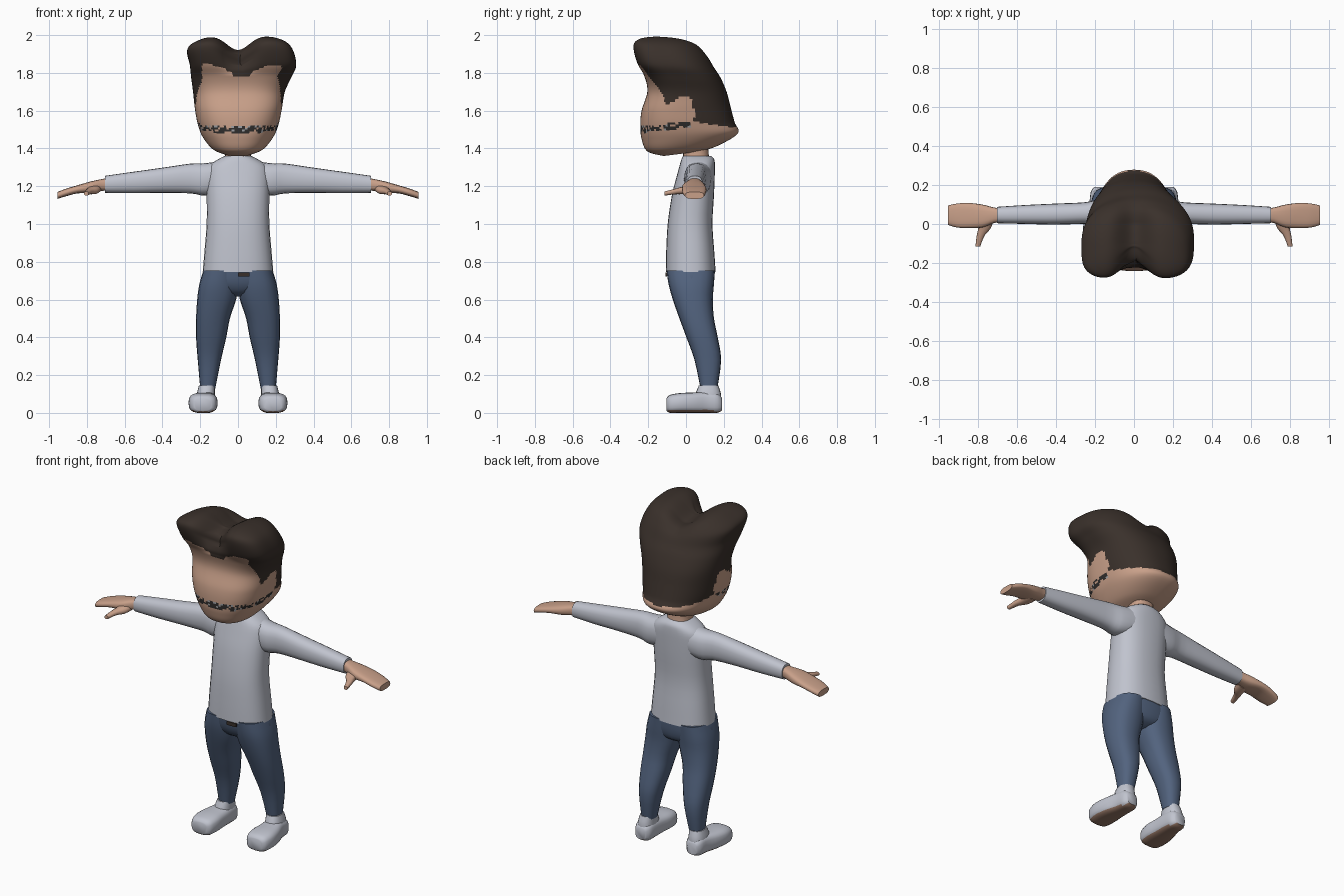
import bpy, bmesh, math, random
from mathutils import Vector

random.seed(4)


def material(name, rgb):
    m = bpy.data.materials.new(name)
    m.diffuse_color = (*rgb, 1)
    return m


SKIN = material("skin", (0.58, 0.35, 0.25))
HAIR = material("dark_brown_hair", (0.042, 0.030, 0.024))
SHIRT = material("pale_grey_cloth", (0.53, 0.55, 0.62))
DENIM = material("blue_denim", (0.085, 0.125, 0.21))
SOLE = material("brown_sole", (0.30, 0.18, 0.13))
DARK = material("dark_stubble", (0.03, 0.028, 0.027))
GREY = material("grey_stubble", (0.35, 0.36, 0.38))


def smooth_rows(rows, steps):
    """Catmull-Rom interpolation of rows of section parameters."""
    out = []
    for i in range(len(rows) - 1):
        a, b = rows[max(i - 1, 0)], rows[i]
        c, d = rows[i + 1], rows[min(i + 2, len(rows) - 1)]
        for k in range(steps):
            t = k / steps
            out.append([q + 0.5 * t * (r - p + t * (2 * p - 5 * q + 4 * r - s
                        + t * (3 * (q - r) + s - p))) for p, q, r, s in zip(a, b, c, d)])
    return out + [list(rows[-1])]


def sup(v, n):
    return math.copysign(abs(v) ** (2 / n), v)


def skin_rings(name, rings, mats, rule=None, angle=50):
    """Bridge closed rings of points, cap both ends, colour faces by a rule."""
    bm = bmesh.new()
    vs = [[bm.verts.new(p) for p in r] for r in rings]
    n = len(vs[0])
    for a, b in zip(vs, vs[1:]):
        for i in range(n):
            j = (i + 1) % n
            bm.faces.new((a[i], a[j], b[j], b[i]))
    bm.faces.new(vs[0])
    bm.faces.new(vs[-1])
    bmesh.ops.recalc_face_normals(bm, faces=bm.faces)
    bm.normal_update()
    if rule:
        for f in bm.faces:
            f.material_index = rule(f.calc_center_median(), f.normal)
    me = bpy.data.meshes.new(name)
    bm.to_mesh(me)
    bm.free()
    for m in mats:
        me.materials.append(m)
    ob = bpy.data.objects.new(name, me)
    bpy.context.collection.objects.link(ob)
    bpy.ops.object.select_all(action='DESELECT')
    ob.select_set(True)
    bpy.context.view_layer.objects.active = ob
    bpy.ops.object.shade_smooth_by_angle(angle=math.radians(angle))
    return ob


def loft(name, axis, rows, mats, n=2.4, segs=20, steps=3, side=1, rule=None):
    """Rows are (position on axis, low and high of the other two axes)."""
    rings = []
    for p, a0, a1, b0, b1 in smooth_rows(rows, steps):
        ring = []
        for k in range(segs):
            t = 2 * math.pi * k / segs
            a = (a0 + a1) / 2 + (a1 - a0) / 2 * sup(math.cos(t), n)
            b = (b0 + b1) / 2 + (b1 - b0) / 2 * sup(math.sin(t), n)
            x, y, z = {'x': (p, a, b), 'y': (a, p, b), 'z': (a, b, p)}[axis]
            ring.append(Vector((x * side, y, z)))
        rings.append(ring)
    return skin_rings(name, rings, mats, rule)


# --- Shirt body, hips and neck
loft("shirt", 'z', [
    (0.745, -0.187, 0.187, -0.107, 0.157), (0.85, -0.178, 0.178, -0.105, 0.15),
    (1.0, -0.166, 0.166, -0.097, 0.14), (1.15, -0.166, 0.166, -0.075, 0.148),
    (1.25, -0.168, 0.168, -0.05, 0.152), (1.305, -0.155, 0.155, -0.035, 0.153),
    (1.34, -0.11, 0.11, -0.025, 0.15), (1.36, -0.07, 0.07, -0.015, 0.135)],
    [SHIRT], segs=28)
loft("hips", 'z', [
    (0.755, -0.183, 0.183, -0.103, 0.153), (0.69, -0.195, 0.195, -0.09, 0.148),
    (0.64, -0.13, 0.13, -0.06, 0.13), (0.615, -0.05, 0.05, -0.01, 0.08)], [DENIM], segs=28)
loft("belt_buckle", 'y', [
    (-0.109, 0.0, 0.062, 0.722, 0.744), (-0.100, 0.0, 0.062, 0.722, 0.744)],
    [HAIR], n=12, segs=16, steps=1)
loft("neck", 'z', [
    (1.32, -0.075, 0.075, -0.02, 0.13), (1.37, -0.068, 0.068, -0.015, 0.12),
    (1.44, -0.07, 0.07, -0.02, 0.12)], [SKIN])

# --- Mirrored limbs
for s, tag in ((-1, "left"), (1, "right")):
    loft(tag + "_sleeve", 'x', [
        (0.06, 0.0, 0.14, 1.17, 1.34), (0.17, -0.01, 0.13, 1.15, 1.322),
        (0.25, 0.0, 0.112, 1.162, 1.32), (0.4, -0.003, 0.105, 1.165, 1.298),
        (0.55, 0.0, 0.098, 1.163, 1.277), (0.705, 0.004, 0.088, 1.165, 1.255)],
        [SHIRT], side=s)
    loft(tag + "_hand", 'x', [
        (0.68, 0.01, 0.08, 1.18, 1.245), (0.72, 0.005, 0.085, 1.175, 1.238),
        (0.78, -0.018, 0.10, 1.165, 1.225), (0.85, -0.02, 0.108, 1.162, 1.205),
        (0.91, -0.018, 0.105, 1.147, 1.187), (0.955, -0.005, 0.095, 1.133, 1.17)],
        [SKIN], n=2.8, side=s)
    loft(tag + "_thumb", 'y', [
        (0.03, 0.72, 0.80, 1.165, 1.215), (-0.02, 0.735, 0.80, 1.158, 1.198),
        (-0.06, 0.768, 0.808, 1.157, 1.186), (-0.115, 0.79, 0.815, 1.15, 1.172)],
        [SKIN], segs=12, side=s)
    loft(tag + "_trouser_leg", 'z', [
        (0.755, 0.0, 0.183, -0.103, 0.153), (0.68, -0.002, 0.205, -0.092, 0.148),
        (0.6, 0.01, 0.216, -0.07, 0.142), (0.5, 0.043, 0.222, -0.035, 0.148),
        (0.4, 0.062, 0.222, 0.002, 0.168), (0.28, 0.09, 0.213, 0.045, 0.186),
        (0.13, 0.12, 0.2, 0.077, 0.166)], [DENIM], side=s)
    loft(tag + "_shoe", 'y', [
        (-0.103, 0.14, 0.232, 0.012, 0.078), (-0.085, 0.118, 0.252, 0.0, 0.095),
        (-0.03, 0.108, 0.262, 0.0, 0.105), (0.04, 0.112, 0.252, 0.0, 0.108),
        (0.11, 0.115, 0.23, 0.0, 0.112), (0.165, 0.12, 0.222, 0.0, 0.105),
        (0.19, 0.14, 0.205, 0.012, 0.08)], [SHIRT, SOLE], n=3, side=s,
        rule=lambda c, nrm: int(nrm.z < -0.7 and c.z < 0.02))
    loft(tag + "_shoe_cuff", 'z', [
        (0.05, 0.12, 0.222, 0.04, 0.186), (0.1, 0.122, 0.218, 0.05, 0.185),
        (0.145, 0.123, 0.207, 0.068, 0.172)], [SHIRT], side=s)

# --- Head and swept-up hair: front y, z, back y, z, left x, right x, front squareness
HEAD = [
    (-0.12, 1.36, 0.08, 1.385, -0.07, 0.07, 2.2),
    (-0.205, 1.385, 0.17, 1.415, -0.135, 0.135, 2.3),
    (-0.235, 1.45, 0.275, 1.48, -0.188, 0.188, 2.4),
    (-0.242, 1.52, 0.257, 1.54, -0.213, 0.215, 2.5),
    (-0.235, 1.60, 0.236, 1.62, -0.228, 0.232, 2.6),
    (-0.205, 1.70, 0.215, 1.70, -0.238, 0.248, 2.8),
    (-0.22, 1.78, 0.185, 1.77, -0.248, 0.282, 3.2),
    (-0.26, 1.85, 0.15, 1.83, -0.255, 0.308, 4),
    (-0.285, 1.94, 0.115, 1.90, -0.268, 0.288, 4),
    (-0.265, 1.98, 0.07, 1.955, -0.21, 0.24, 3.5),
    (-0.2, 2.0, 0.0, 1.985, -0.13, 0.15, 2.5),
    (-0.11, 2.0, -0.09, 2.0, -0.012, 0.012, 2)]
SEGS = 112
head_rings = []
for yf, zf, yb, zb, xl, xr, nf in smooth_rows(HEAD, 7):
    ym = yf * 0.55 + yb * 0.45
    ring = []
    for k in range(SEGS):
        t = 2 * math.pi * k / SEGS
        n = nf if math.sin(t) < 0 else 2.3
        x = (xl + xr) / 2 + (xr - xl) / 2 * sup(math.cos(t), n)
        y = ym + (ym - yf if math.sin(t) < 0 else yb - ym) * sup(math.sin(t), n)
        z = zf + (zb - zf) * (y - yf) / (yb - yf)
        # central notch between the two lobes of hair
        lift = min(max((z - 1.79) / 0.14, 0), 1)
        w = lift * math.exp(-(x / 0.085) ** 2) * min(max((0.2 - y) / 0.2, 0), 1)
        if y < -0.1:
            y += 0.1 * w * min((-0.1 - y) / 0.12, 1)
        ring.append(Vector((x, y, z - 0.08 * w)))
    head_rings.append(ring)

HAIRLINE = [(-0.30, 1.85), (-0.24, 1.84), (-0.19, 1.77), (-0.13, 1.70), (-0.105, 1.63),
            (-0.05, 1.66), (0.0, 1.68), (0.035, 1.66), (0.046, 1.54), (0.30, 1.505)]


def head_colour(c, nrm):
    if abs(c.x) < 0.19 and c.y < -0.08:
        edge = 1.845 - 0.065 * math.exp(-((c.x - 0.02) / 0.09) ** 2)
    else:
        edge = HAIRLINE[-1][1]
        for (y0, z0), (y1, z1) in zip(HAIRLINE, HAIRLINE[1:]):
            if y0 <= c.y < y1:
                edge = z0 + (z1 - z0) * (c.y - y0) / (y1 - y0)
    if c.z > edge:
        return 1
    # broken line of stubble around the mouth
    if c.y < 0.02 and abs(c.z - 1.503 - 0.08 * (c.y + 0.24)) < 0.02 - 0.03 * max(c.y + 0.2, 0):
        r = random.random()
        return 2 if r < 0.6 else 3 if r < 0.75 or abs(c.x) < 0.03 else 0
    return 0


skin_rings("head_and_hair", head_rings, [SKIN, HAIR, DARK, GREY], head_colour, 60)
